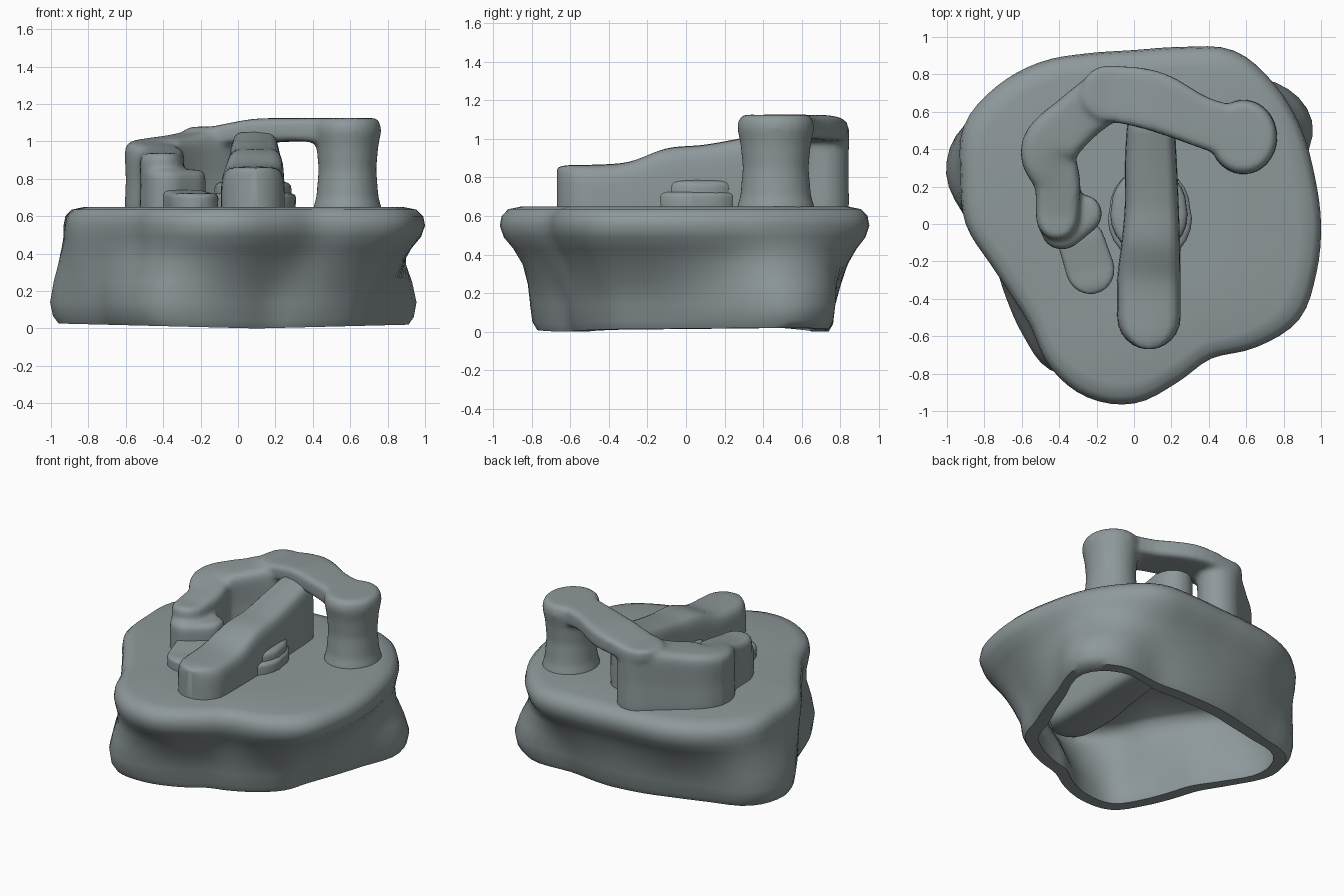
import bpy, bmesh, math
from mathutils import Vector

if "Cube" in bpy.data.objects:
    bpy.data.objects.remove(bpy.data.objects["Cube"])

stone = bpy.data.materials.new("grey_stone")
stone.diffuse_color = (0.27, 0.315, 0.325, 1)
stone.use_nodes = True
stone.node_tree.nodes["Principled BSDF"].inputs["Base Color"].default_value = stone.diffuse_color


def finish(bm, name, blend=False):
    bmesh.ops.recalc_face_normals(bm, faces=bm.faces)
    me = bpy.data.meshes.new(name)
    bm.to_mesh(me)
    bm.free()
    ob = bpy.data.objects.new(name, me)
    bpy.context.collection.objects.link(ob)
    me.materials.append(stone)
    bpy.ops.object.select_all(action='DESELECT')
    ob.select_set(True)
    bpy.context.view_layer.objects.active = ob
    if blend:  # melt overlapping volumes into one worn rock
        rm = ob.modifiers.new("melt", 'REMESH')
        rm.mode = 'VOXEL'
        rm.voxel_size = 0.017
        rm.use_smooth_shade = True
        sm = ob.modifiers.new("wear", 'SMOOTH')
        sm.factor = 0.5
        sm.iterations = 8
    else:
        bpy.ops.object.shade_smooth_by_angle(angle=math.radians(50))
    return ob


def loft(bm, rings, cap0=True, cap1=True):
    vs = [[bm.verts.new(p) for p in r] for r in rings]
    n = len(vs[0])
    for a, b in zip(vs, vs[1:]):
        for i in range(n):
            j = (i + 1) % n
            bm.faces.new((a[i], a[j], b[j], b[i]))
    if cap0:
        bm.faces.new(vs[0][::-1])
    if cap1:
        bm.faces.new(vs[-1])


def catmull(a, b, c, d, t):
    return 0.5 * (2 * b + (c - a) * t + (2 * a - 5 * b + 4 * c - d) * t * t
                  + (3 * b - a - 3 * c + d) * t ** 3)


def ridge(bm, pts, waist=0.05, cap=1.0):
    """Rounded bar along stations (x, y, half width, z bottom, z top)."""
    p = [pts[0]] + list(pts) + [pts[-1]]
    st = []
    for k in range(len(pts) - 1):
        for s in range(6):
            st.append([catmull(*(p[k + m][c] for m in range(4)), s / 6) for c in range(5)])
    st.append(list(pts[-1]))
    dirs = []
    for i in range(len(st)):
        a, b = st[max(i - 1, 0)], st[min(i + 1, len(st) - 1)]
        dirs.append(Vector((b[0] - a[0], b[1] - a[1])).normalized())

    def end(s, d):  # rounded end
        out = []
        for ph in (15, 30, 45, 60, 72, 82):
            c, q = math.cos(math.radians(ph)), math.sin(math.radians(ph)) * s[2] * cap
            out.append(([s[0] + d.x * q, s[1] + d.y * q, s[2] * c, s[3] + 0.03 * (1 - c),
                         s[4] - 0.03 * (1 - c) ** 2], d))
        return out

    head = [(s, -d) for s, d in end(st[0], -dirs[0])][::-1]
    full = head + list(zip(st, dirs)) + end(st[-1], dirs[-1])
    rings = []
    for (x, y, w, zb, zt), d in full:
        r = []
        for k in range(28):
            a = 2 * math.pi * k / 28
            c, s = math.cos(a), math.sin(a)
            u = math.copysign(abs(c) ** 0.36, c)
            v = math.copysign(abs(s) ** 0.36, s)
            ww = w * u * (1 - waist * (1 - v * v))
            r.append((x + d.y * ww, y - d.x * ww, (zb + zt) / 2 + v * (zt - zb) / 2))
        rings.append(r)
    loft(bm, rings)


# Base: hollow weathered rock, radii every 15 degrees for rim and foot
TOP = [1.0, 1.0, 1.03, 1.06, 1.07, .98, .93, .945, 1.0, 1.04, 1.05, .96,
       .90, .80, .76, .78, .89, .96, .96, .88, .83, .93, 1.02, 1.01]
FOOT = [.79, .90, 1.10, 1.07, .87, .80, .77, .77, .80, .89, 1.05, 1.04,
        .88, .78, .79, .84, .90, .83, .73, .65, .67, .71, .75, .74]


def radius(tab, i):
    k, t = divmod(i, 4)
    return catmull(*(tab[(k + m) % 24] for m in (-1, 0, 1, 2)), t / 4)


def base_ring(z, t, scale, thick=0):
    ring = []
    for i in range(96):
        a = 2 * math.pi * i / 96
        rt, rf = radius(TOP, i), radius(FOOT, i)
        # the left flank has hardly any waist
        flank = max(0, math.cos(a - math.radians(165))) ** 4 if 0.2 < z < 0.5 else 0
        r = (rf + (rt - rf) * t) * (1 - (1 - scale) * (1 - flank)) - thick
        x, y = r * math.cos(a), r * math.sin(a)
        ring.append((x, y, z + (0.025 * abs(x - 0.1) if z < 0.1 else 0)))
    return ring


bm = bmesh.new()
# inside, from the ceiling down to the foot, then outside back up
rings = [base_ring(z, t, s, th) for z, t, s, th in (
    (.555, 1, .05, 0), (.555, 1, .76, 0), (.535, 1, .97, .13), (.49, .97, .98, .11),
    (.43, .82, .965, .10), (.35, .58, .96, .10), (.24, .25, .985, .10), (.12, 0, 1, .105),
    (.03, 0, .985, .10), (0, 0, .96, .09))]
for z, t, s in ((0, 0, .955), (.04, 0, .985), (.14, 0, 1), (.25, .25, .985), (.35, .58, .96),
                (.43, .82, .965), (.49, .97, .985), (.55, 1, 1), (.60, 1, .99), (.635, 1, .955),
                (.65, 1, .88), (.65, 1, .5), (.65, 1, .05)):
    rings.append(base_ring(z, t, s))
loft(bm, rings)
finish(bm, "rock_base")

# Arch: bar, pillar and left wall melted together
bm = bmesh.new()
ridge(bm, [(-.13, .70, .155, .98, 1.08), (.10, .66, .165, .99, 1.12),
           (.35, .55, .14, 1.0, 1.125), (.57, .48, .15, .98, 1.125)])
ridge(bm, [(-.13, .70, .155, .58, 1.08), (-.30, .57, .15, .58, 1.04), (-.455, .40, .165, .58, 1.01),
           (-.41, .22, .135, .58, .97), (-.41, .04, .125, .58, .94)], waist=0.12)
pillar = []
for z, s in ((.58, 1.1), (.65, 1.06), (.70, .97), (.85, .9), (.97, .96), (1.06, 1.06),
             (1.11, 1.0), (1.125, .85), (1.125, .3)):
    pillar.append([(.585 + .172 * s * math.cos(k * math.pi / 16),
                    .465 + .19 * s * math.sin(k * math.pi / 16), z) for k in range(32)])
loft(bm, pillar)
# shoulder block leaning on the wall end
ridge(bm, [(-.38, -.02, .12, .58, .85), (-.28, .05, .11, .58, .85)])
finish(bm, "rock_arch", blend=True)

# Central sloping beam, reaching down through the hollow base
bm = bmesh.new()
ridge(bm, [(.08, -.50, .17, .33, .865), (.08, -.30, .17, .33, .88), (.09, -.10, .157, .34, .95),
           (.095, .10, .145, .35, .97), (.09, .32, .14, .37, 1.01), (.09, .50, .13, .40, 1.05)],
      waist=0.0)
finish(bm, "sloping_beam")

# Low stones beside the beam and the wall
for name, pts in {
    "lower_step": [(.085, .03, .235, .58, .73), (.085, .08, .225, .58, .73)],
    "upper_step": [(.08, .05, .215, .58, .79), (.08, .09, .21, .58, .79)],
    "front_stone": [(-.28, -.10, .13, .58, .74), (-.235, -.24, .135, .58, .725)],
}.items():
    bm = bmesh.new()
    ridge(bm, pts)
    finish(bm, name)
